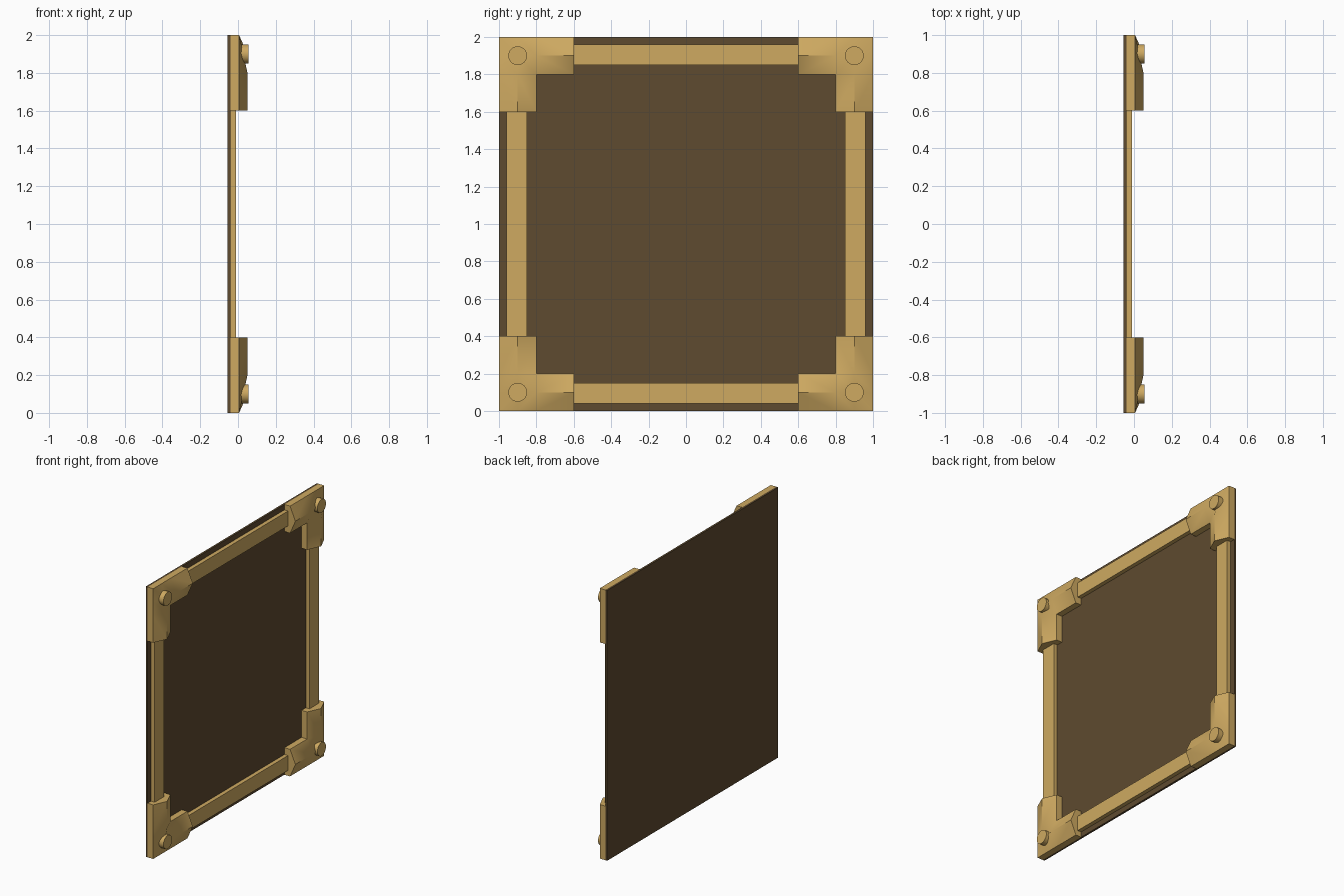
import bpy, bmesh, math

if "Cube" in bpy.data.objects:
    bpy.data.objects.remove(bpy.data.objects["Cube"])


def mat(name, rgb):
    m = bpy.data.materials.new(name)
    m.diffuse_color = (*rgb, 1)
    m.use_nodes = True
    m.node_tree.nodes["Principled BSDF"].inputs["Base Color"].default_value = m.diffuse_color
    return m


GOLD = mat("gold trim", (0.62, 0.40, 0.12))
BROWN = mat("dark brown", (0.112, 0.069, 0.029))


def finish(name, bm, material):
    bmesh.ops.recalc_face_normals(bm, faces=bm.faces[:])
    me = bpy.data.meshes.new(name)
    bm.to_mesh(me)
    bm.free()
    me.materials.append(material)
    ob = bpy.data.objects.new(name, me)
    bpy.context.collection.objects.link(ob)
    return ob


def box(name, lo, hi, material):
    bm = bmesh.new()
    bmesh.ops.create_cube(bm, size=1)
    for v in bm.verts:
        v.co = [(l + h) / 2 + c * (h - l) for l, h, c in zip(lo, hi, v.co)]
    return finish(name, bm, material)


BACK, SEAM, STRIP, EDGE, RIDGE, BOLT = -0.055, -0.04, -0.01, 0.006, 0.05, 0.055


def height(a, b):
    # roof-shaped arms whose ridges dip towards the corner square
    if a == b == 0.1:
        return 0.028
    if (a == 0.1 and b >= 0.2) or (b == 0.1 and a >= 0.2):
        return RIDGE
    return EDGE


def corner(sy, sz):
    # L-shaped bracket; a and b are distances in from the outer corner
    bm = bmesh.new()
    steps = (0, 0.1, 0.2, 0.4)
    verts = {}

    def vert(a, b):
        if (a, b) not in verts:
            verts[a, b] = bm.verts.new((height(a, b), sy * (1 - a), 1 + sz * (1 - b)))
        return verts[a, b]

    for a0, a1 in zip(steps, steps[1:]):
        for b0, b1 in zip(steps, steps[1:]):
            if a0 < 0.2 or b0 < 0.2:
                bm.faces.new([vert(a0, b0), vert(a1, b0), vert(a1, b1), vert(a0, b1)])
    # walls and flat back
    ret = bmesh.ops.extrude_face_region(bm, geom=bm.faces[:], use_keep_orig=True)
    for g in ret["geom"]:
        if isinstance(g, bmesh.types.BMVert):
            g.co.x = SEAM
    ob = finish("corner_bracket", bm, GOLD)
    return ob


def bolt(sy, sz):
    bpy.ops.mesh.primitive_cylinder_add(vertices=32, radius=0.05, depth=BOLT,
                                        location=(BOLT / 2, sy * 0.9, 1 + sz * 0.9),
                                        rotation=(0, math.pi / 2, 0))
    ob = bpy.context.object
    ob.name = "bolt_head"
    ob.data.materials.append(GOLD)
    return ob


# back panel
box("back_panel", (BACK, -1, 0), (SEAM, 1, 2), BROWN)

# frame strips between the brackets
for s in (-1, 1):
    lo, hi = sorted((s * 0.85, s * 0.96))
    box("side_strip", (SEAM, lo, 0.38), (STRIP, hi, 1.62), GOLD)
    box("cross_strip", (SEAM, -0.62, 1 + lo), (STRIP, 0.62, 1 + hi), GOLD)

# corner brackets with bolt heads
for sy in (-1, 1):
    for sz in (-1, 1):
        for ob in (corner(sy, sz), bolt(sy, sz)):
            bpy.ops.object.select_all(action='DESELECT')
            ob.select_set(True)
            bpy.context.view_layer.objects.active = ob
            bpy.ops.object.shade_smooth_by_angle(angle=math.radians(30))
